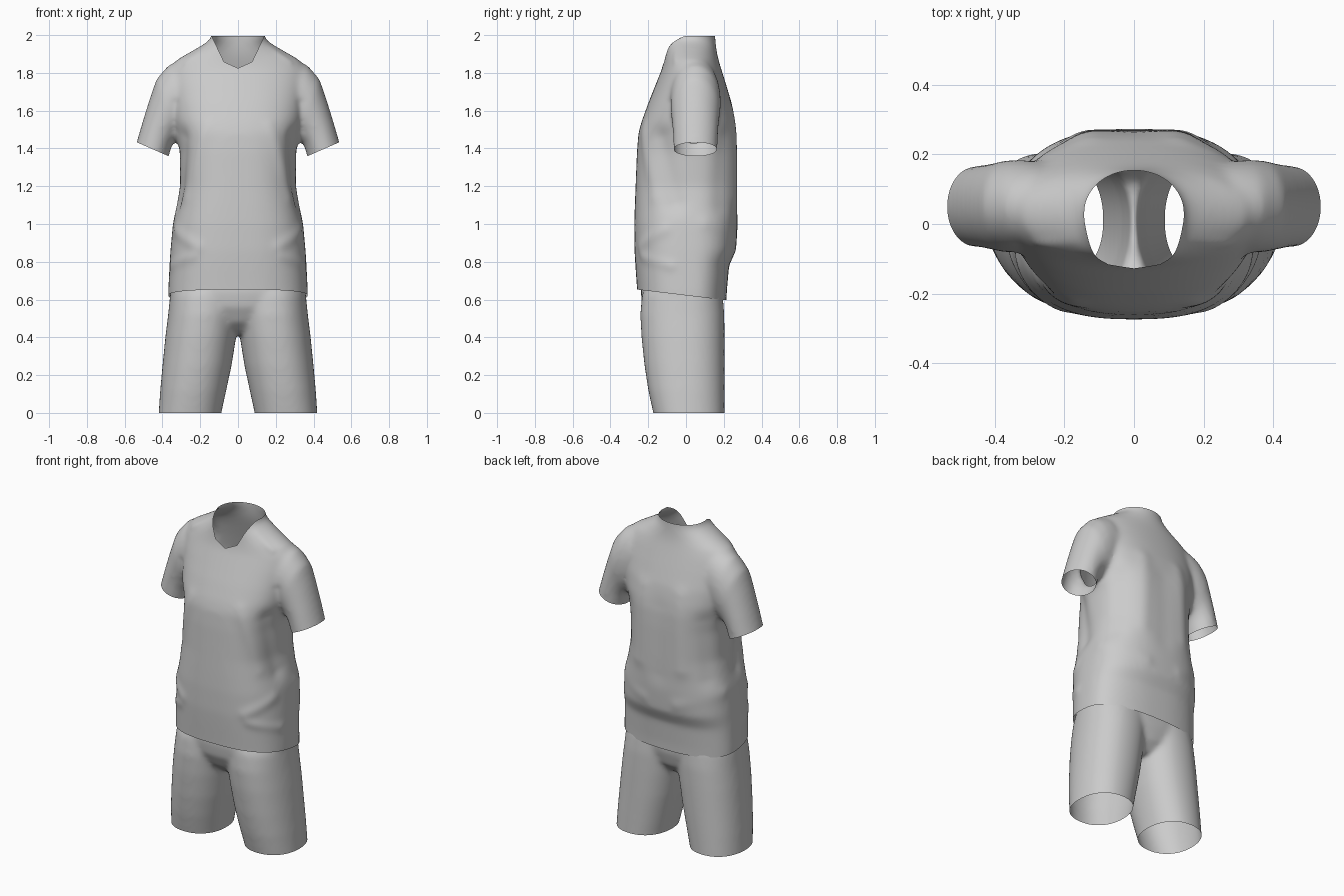
import bpy, bmesh, math
from mathutils import Vector

cube = bpy.data.objects.get("Cube")
if cube:
    bpy.data.objects.remove(cube)

# One plain grey fabric
fabric = bpy.data.materials.new("light grey fabric")
fabric.use_nodes = True
grey = (0.6, 0.6, 0.6, 1)
fabric.diffuse_color = grey
bsdf = fabric.node_tree.nodes["Principled BSDF"]
bsdf.inputs["Base Color"].default_value = grey
bsdf.inputs["Roughness"].default_value = 0.8

SIDES = 56


def loft(bm, rings):
    """Closed tube through rings of points."""
    loops = [[bm.verts.new(p) for p in ring] for ring in rings]
    for low, high in zip(loops, loops[1:]):
        for i in range(SIDES):
            j = (i + 1) % SIDES
            bm.faces.new((low[i], low[j], high[j], high[i]))
    bm.faces.new(loops[0][::-1])
    bm.faces.new(loops[-1])


def body_ring(z, half, front, back, mid, cx, front_power, back_power):
    """Level rounded ring with separate front and back depth and squareness."""
    ring = []
    for i in range(SIDES):
        a = math.tau * i / SIDES
        c, s = math.cos(a), math.sin(a)
        depth, power = (back, back_power) if s > 0 else (front, front_power)
        x = math.copysign(abs(c) ** (2 / power), c) * half
        ring.append((cx + x, mid + abs(s) ** (2 / power) * (depth - mid), z))
    return ring


def blend(z, low, high, start, end):
    """Ease a value from low to high over a height range."""
    t = max(0, min(1, (z - start) / (end - start)))
    return low + (high - low) * t


def sleeve_ring(side, outer, inner, depth):
    """Tilted ring spanning an outer and an inner point in the xz plane."""
    o, n = Vector((outer[0], 0.05, outer[1])), Vector((inner[0], 0.05, inner[1]))
    ring = []
    for i in range(SIDES):
        a = math.tau * i / SIDES
        p = (o + n) / 2 + (o - n) / 2 * math.cos(a)
        p.y += depth * math.sin(a)
        ring.append((p.x * side, p.y, p.z))
    return ring


def fuse(name, bm, passes):
    """Merge overlapping tubes into one smooth skin and return it for cutting."""
    bmesh.ops.recalc_face_normals(bm, faces=bm.faces)
    mesh = bpy.data.meshes.new(name)
    bm.to_mesh(mesh)
    bm.free()
    obj = bpy.data.objects.new(name, mesh)
    bpy.context.collection.objects.link(obj)
    remesh = obj.modifiers.new("merge", 'REMESH')
    remesh.mode = 'VOXEL'
    remesh.voxel_size = 0.012
    smooth = obj.modifiers.new("soften", 'SMOOTH')
    smooth.factor, smooth.iterations = 0.5, passes
    graph = bpy.context.evaluated_depsgraph_get()
    skin = bmesh.new()
    skin.from_mesh(obj.evaluated_get(graph).to_mesh())
    obj.modifiers.clear()
    skin.normal_update()
    return obj, skin


def cut(bm, point, normal, keep=lambda p: True, clear=True):
    """Slice with a plane, only where the faces pass the test."""
    faces = [f for f in bm.faces if keep(f.calc_center_median())]
    geom = set(faces)
    for f in faces:
        geom.update(f.edges)
        geom.update(f.verts)
    bmesh.ops.bisect_plane(bm, geom=list(geom), plane_co=point,
                           plane_no=Vector(normal).normalized(), clear_outer=clear)


def folds(bm, creases):
    """Push soft ridges and furrows along line segments on both sides."""
    moves = []
    for v in bm.verts:
        p = Vector((abs(v.co.x), v.co.y, v.co.z))
        push = 0.0
        for a, b, radius, height in creases:
            a, b = Vector(a), Vector(b)
            t = max(0, min(1, (p - a).dot(b - a) / (b - a).length_squared))
            d = (p - a.lerp(b, t)).length / radius
            if d < 3:
                push += height * math.exp(-d * d)
        moves.append(push)
    for v, push in zip(bm.verts, moves):
        v.co += v.normal * push


def finish(obj, bm):
    bm.to_mesh(obj.data)
    bm.free()
    obj.data.materials.clear()
    obj.data.materials.append(fabric)
    for poly in obj.data.polygons:
        poly.use_smooth = True
        poly.material_index = 0


# Shirt: torso with collar column
bm = bmesh.new()
torso = [
    (0.50, .37, -.255, .21), (0.64, .37, -.258, .216), (0.78, .363, -.268, .228),
    (0.86, .358, -.273, .265), (1.0, .345, -.274, .274), (1.1, .325, -.271, .276),
    (1.2, .307, -.267, .276), (1.38, .308, -.26, .274), (1.48, .325, -.252, .27),
    (1.54, .34, -.236, .262), (1.64, .355, -.2, .242), (1.74, .365, -.16, .212),
    (1.82, .36, -.128, .187), (1.87, .325, -.116, .172), (1.91, .255, -.113, .163),
    (1.95, .185, -.114, .158), (1.975, .15, -.115, .156), (2.0, .14, -.116, .155),
    (2.12, .137, -.116, .155),
]
loft(bm, [body_ring(*r, .03, 0, blend(r[0], 2.7, 2.0, 1.4, 1.9),
                    blend(r[0], 2.45, 2.0, 1.6, 1.9)) for r in torso])

# Shirt: short sleeves
sleeve = [
    ((.2, 1.87), (.19, 1.6), .1), ((.3, 1.872), (.25, 1.52), .128),
    ((.37, 1.84), (.29, 1.46), .135), ((.432, 1.768), (.31, 1.445), .132),
    ((.472, 1.65), (.325, 1.45), .125), ((.506, 1.54), (.35, 1.415), .12),
    ((.538, 1.43), (.367, 1.355), .117), ((.565, 1.34), (.39, 1.265), .114),
]
for side in (-1, 1):
    loft(bm, [sleeve_ring(side, *r) for r in sleeve])
shirt, skin = fuse("shirt", bm, 24)

# Shirt: drapes at chest, flanks, hem, back and armpits
folds(skin, [
    ((.18, -.25, 1.52), (.30, -.19, 1.15), .04, .009),
    ((.30, -.14, 1.45), (.32, -.06, 1.12), .06, -.016),
    ((.34, -.12, .97), (.22, -.25, .88), .035, .007),
    ((.35, -.08, .78), (.24, -.24, .83), .03, .006),
    ((.13, .25, 1.6), (.15, .26, 1.15), .05, .007),
    ((.26, .2, 1.45), (.28, .18, 1.1), .06, -.008),
    ((.32, .1, 1.0), (.12, .26, .92), .04, .005),
    ((0, .27, 1.5), (0, .27, 1.1), .07, -.006),
    ((.33, -.08, 1.64), (.335, -.05, 1.5), .025, -.007),
    ((.16, -.04, 1.92), (.28, -.06, 1.86), .02, .004),
])

# Shirt openings: hem and cuffs
cut(skin, (0, 0, .622), (0, -.12, -1))
for side in (-1, 1):
    cut(skin, (.45 * side, 0, 1.395), (.07 * side, 0, -.16),
        lambda p: p.x * side > .345 and 1.2 < p.z < 1.5)

# Shirt collar: flat at the back, blunt V at the front
cut(skin, (0, 0, 1.994), (0, 0, 1))
for side in (-1, 1):
    for point, normal in (((.075 * side, 0, 1.86), (-2.1 * side, 0, 1)),
                          ((0, 0, 1.825), (-.45 * side, 0, 1))):
        cut(skin, point, normal, lambda p: p.y < .04 and p.z > 1.75
            and -.02 < p.x * side < .17, clear=False)
opening = []
for f in skin.faces:
    p = f.calc_center_median()
    x = abs(p.x)
    if p.y < .04 and p.z > max(1.825 + .45 * x, 1.86 + 2.1 * (x - .075)):
        opening.append(f)
bmesh.ops.delete(skin, geom=opening, context='FACES')
finish(shirt, skin)

# Shorts: hips tapering into the crotch
bm = bmesh.new()
hips = [(.42, .05, -.12, .12), (.48, .17, -.19, .17), (.56, .33, -.23, .192),
        (.64, .36, -.24, .197), (.72, .345, -.23, .19), (.85, .33, -.22, .18)]
loft(bm, [body_ring(*r, -.01, 0, 2.4, 2.4) for r in hips])

# Shorts: two legs as height, outer, inner, front and back
legs = [(-.08, .425, .1, -.155, .204), (0, .42, .088, -.174, .204),
        (.12, .412, .062, -.2, .204), (.25, .4, .034, -.22, .204),
        (.4, .385, .01, -.236, .204), (.52, .37, -.005, -.242, .203),
        (.62, .36, -.02, -.234, .195), (.72, .33, -.03, -.2, .17)]
for side in (-1, 1):
    loft(bm, [body_ring(z, (outer - inner) / 2, front, back, .01,
                        side * (outer + inner) / 2, 2.2, 2.2)
              for z, outer, inner, front, back in legs])
shorts, skin = fuse("shorts", bm, 18)

# Shorts openings: leg ends and waist
cut(skin, (0, 0, 0), (0, 0, -1))
cut(skin, (0, 0, .7), (0, 0, 1))
finish(shorts, skin)
